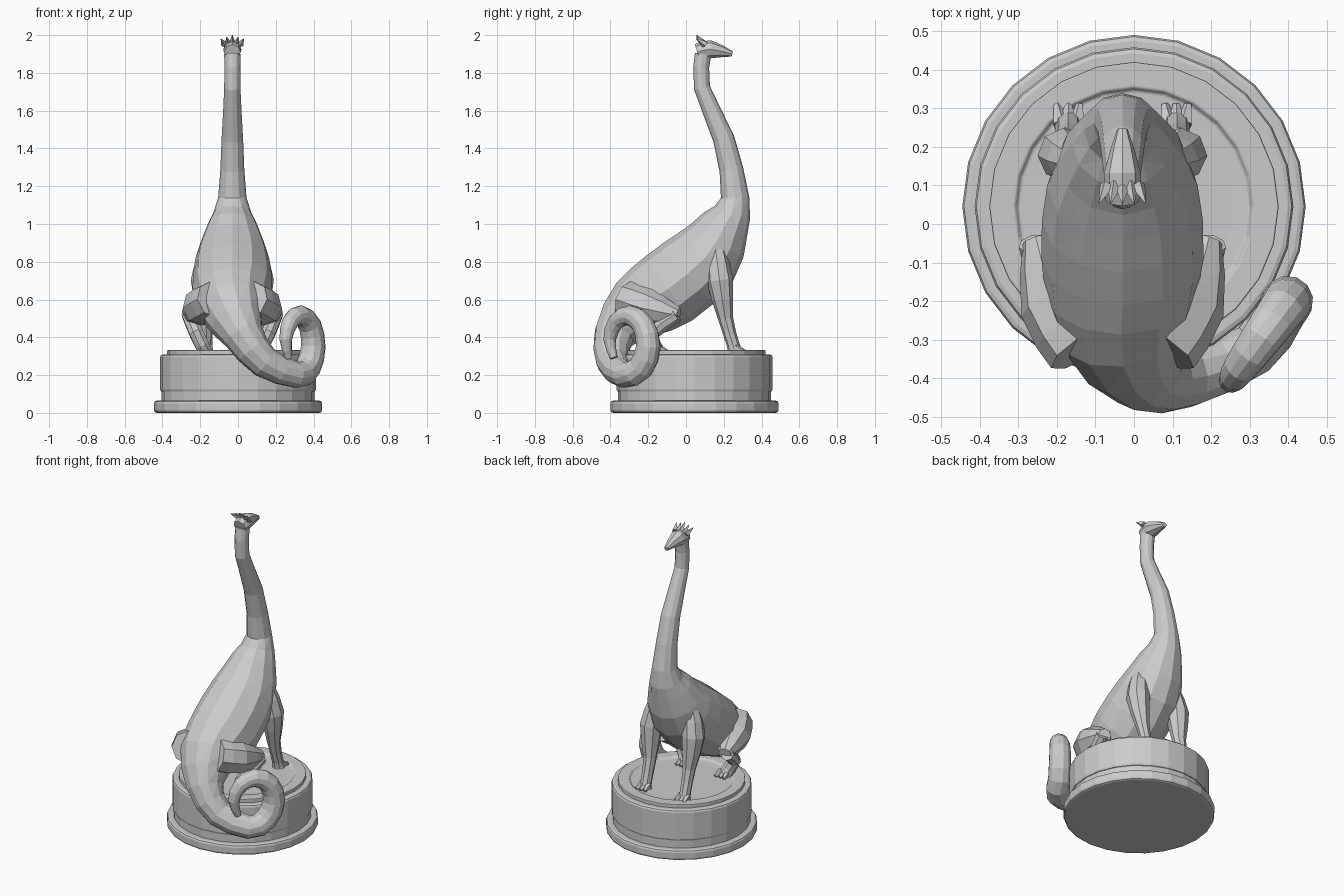
import bpy, bmesh, math
from mathutils import Matrix, Vector

cube = bpy.data.objects.get("Cube")
if cube:
    bpy.data.objects.remove(cube)

MIDLINE = -.03  # sideways position of the animal
PEDESTAL_Y = .045

stone = bpy.data.materials.new("light grey stone")
stone.use_nodes = True
grey = (.6, .6, .6, 1)
stone.diffuse_color = grey
stone.node_tree.nodes["Principled BSDF"].inputs["Base Color"].default_value = grey


def finish(name, bm):
    bmesh.ops.recalc_face_normals(bm, faces=bm.faces)
    mesh = bpy.data.meshes.new(name)
    bm.to_mesh(mesh)
    bm.free()
    mesh.materials.append(stone)
    obj = bpy.data.objects.new(name, mesh)
    bpy.context.scene.collection.objects.link(obj)
    return obj


def refine(points):
    """Add a smooth in-between point to every span of the path."""
    result = [points[0]]
    last = len(points) - 1
    for i in range(last):
        before, start = points[max(i - 1, 0)], points[i]
        end, after = points[i + 1], points[min(i + 2, last)]
        result.append((start + end) / 2 + (start + end - before - after) / 16)
        result.append(end)
    return result


def tube(name, path, sides, smooth_path=True):
    """Low-poly tube along points of x, y, z and radius."""
    points = [Vector(p) for p in path]
    if smooth_path:
        points = refine(points)
    bm = bmesh.new()
    rings = []
    depth = Vector((0, 1, .3))
    for i, point in enumerate(points):
        ahead = points[min(i + 1, len(points) - 1)]
        behind = points[max(i - 1, 0)]
        along = (ahead - behind).to_3d().normalized()
        depth = (depth - along * depth.dot(along)).normalized()
        across = along.cross(depth)
        ring = []
        for k in range(sides):
            angle = math.tau * k / sides
            offset = across * math.sin(angle) + depth * math.cos(angle)
            ring.append(bm.verts.new(point.to_3d() + offset * point.w))
        rings.append(ring)
    for lower, upper in zip(rings, rings[1:]):
        for k in range(sides):
            n = (k + 1) % sides
            bm.faces.new((lower[k], lower[n], upper[n], upper[k]))
    bm.faces.new(rings[0])
    bm.faces.new(rings[-1])
    bmesh.ops.triangulate(bm, faces=bm.faces, quad_method='SHORT_EDGE')
    return finish(name, bm)


def drum(name, radius, bottom, top, bevel, recessed=False):
    """One turned layer of the pedestal."""
    bm = bmesh.new()
    place = Matrix.Translation((0, PEDESTAL_Y, (bottom + top) / 2))
    bmesh.ops.create_cone(bm, cap_ends=True, segments=24, radius1=radius,
                          radius2=radius, depth=top - bottom, matrix=place)
    if recessed:
        lid = max(bm.faces, key=lambda f: f.calc_center_median().z)
        bmesh.ops.inset_region(bm, faces=[lid], thickness=.065)
        bmesh.ops.inset_region(bm, faces=[lid], thickness=.01, depth=-.012)
        bmesh.ops.inset_region(bm, faces=[lid], thickness=.04, depth=-.002)
    obj = finish(name, bm)
    if bevel:
        edge = obj.modifiers.new("edge", 'BEVEL')
        edge.width = bevel
        edge.segments = 2


# Round pedestal in four turned layers
drum("plinth", .445, 0, .065, .015)
drum("waist", .405, .05, .12, 0)
drum("main_drum", .413, .11, .31, .015)
drum("top_rim", .375, .3, .332, .004, recessed=True)

# Neck and torso from the head down to the tail root
spine = [(MIDLINE, y, z, r) for y, z, r in (
    (.09, 1.9, .043), (.085, 1.72, .043), (.2, 1.45, .057), (.26, 1.14, .075),
    (.21, 1, .13), (.1, .82, .195), (-.09, .66, .21), (-.26, .55, .175))]
spine += [(.03, -.38, .41, .11), (.14, -.39, .27, .085)]

# The tail goes on as a tightening coil
STEPS = 8
for i in range(STEPS):
    t = i / (STEPS - 1)
    angle = -1.7 + 5.5 * t
    reach = .17 - .04 * t
    out = reach * math.cos(angle)
    spine.append((.32 + out / 2, -.31 + .7 * out,
                  .37 + reach * math.sin(angle), .07 - .05 * t * t))
tube("neck_body_and_tail", spine, 12)

# Wedge shaped head
tube("head", [(MIDLINE, y, z, r) for y, z, r in (
    (.06, 1.91, .043), (.13, 1.925, .048), (.245, 1.9, .014))], 8)

# Fan of spikes at the back of the head
for i in range(-2, 3):
    tube("crest_spike", [(MIDLINE + i * .02, .1, 1.95, .02),
                         (MIDLINE + i * .03, .055, 2 - abs(i) * .01, .002)], 4, False)

# Limbs as distance from the midline, y, z and radius
limbs = {
    "front_leg": ((.12, .16, .86, .05), (.15, .18, .7, .07), (.14, .21, .5, .04),
                  (.14, .25, .36, .034), (.14, .26, .32, .04)),
    "thigh": ((.1, -.32, .6, .1), (.17, -.2, .56, .1), (.22, -.04, .52, .04)),
    "shin": ((.23, -.05, .52, .04), (.19, -.18, .42, .04), (.14, -.15, .32, .04)),
}
for side, label in ((1, "left"), (-1, "right")):
    for part, path in limbs.items():
        placed = [(MIDLINE + side * x, y, z, r) for x, y, z, r in path]
        tube(f"{label}_{part}", placed, 8)
        if part == "thigh":
            continue
        # Three spread toes in front of the foot
        foot = Vector(placed[-1])
        for k in (-1, 0, 1):
            root = foot + Vector((k * .02, 0, .025, -.018))
            tip = root + Vector((k * .01, .05, -.02, -.012))
            tube(f"{label}_{part}_toe", (root, tip), 5, False)
